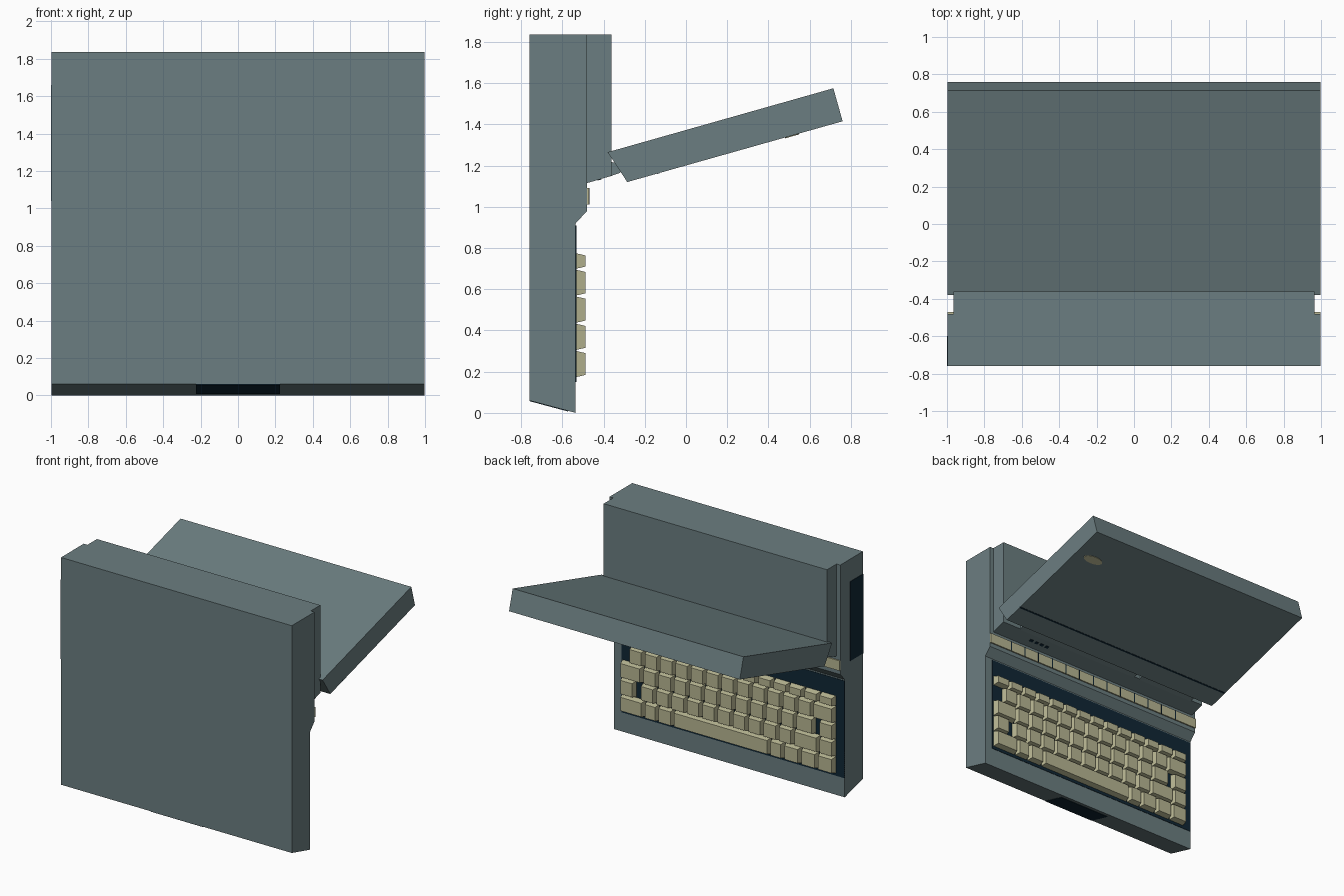
import bpy, bmesh, math
from mathutils import Matrix, Vector

cube = bpy.data.objects.get("Cube")
if cube:
    bpy.data.objects.remove(cube, do_unlink=True)


def make_material(name, rgb):
    mat = bpy.data.materials.new(name)
    mat.use_nodes = True
    mat.diffuse_color = (*rgb, 1)
    bsdf = mat.node_tree.nodes["Principled BSDF"]
    bsdf.inputs["Base Color"].default_value = (*rgb, 1)
    bsdf.inputs["Roughness"].default_value = 0.8
    return mat


SHELL = make_material("slate grey shell", (0.148, 0.208, 0.218))
TAN = make_material("tan keys", (0.48, 0.47, 0.29))
DARK = make_material("dark navy", (0.005, 0.02, 0.035))


def finish(name, bm, mat):
    bmesh.ops.recalc_face_normals(bm, faces=bm.faces)
    mesh = bpy.data.meshes.new(name)
    bm.to_mesh(mesh)
    bm.free()
    mesh.materials.append(mat)
    obj = bpy.data.objects.new(name, mesh)
    bpy.context.collection.objects.link(obj)
    return obj


def prism(name, profile, x0, x1, mat):
    """Extrude a (y, z) outline along x."""
    bm = bmesh.new()
    face = bm.faces.new([bm.verts.new((x0, y, z)) for y, z in profile])
    ext = bmesh.ops.extrude_face_region(bm, geom=[face])
    moved = [v for v in ext["geom"] if isinstance(v, bmesh.types.BMVert)]
    bmesh.ops.translate(bm, verts=moved, vec=(x1 - x0, 0, 0))
    return finish(name, bm, mat)


def box(name, x, y, z, mat):
    return prism(name, [(y[0], z[0]), (y[1], z[0]), (y[1], z[1]), (y[0], z[1])], x[0], x[1], mat)


def add_key(bm, x0, x1, z0, z1, y0, y1, taper):
    """Add a block that narrows towards its outer face."""
    verts = bmesh.ops.create_cube(bm, size=1)["verts"]
    for v in verts:
        t = taper if v.co.y > 0 else 0
        v.co = Vector((x0 + t if v.co.x < 0 else x1 - t,
                       y1 if v.co.y > 0 else y0,
                       z0 + t if v.co.z < 0 else z1 - t))


W = 0.997          # half width of the case
DECK = -0.535      # keyboard deck
STEP = -0.48       # raised deck behind the keyboard

# Case: base, rear housing and lid
prism("base_case", [(-0.76, 0.06), (DECK, 0), (DECK, 0.92), (STEP, 0.98),
                    (STEP, 1.835), (-0.76, 1.835)], -W, W, SHELL)
prism("rear_housing", [(STEP - 0.01, 1.112), (-0.362, 1.15), (-0.362, 1.835),
                       (STEP - 0.01, 1.835)], -0.965, 0.965, SHELL)
LID_HINGE, LID_TIP = Vector((-0.285, 1.12)), Vector((0.76, 1.415))
prism("lid", [(-0.38, 1.265), (0.715, 1.575), LID_TIP, LID_HINGE], -W, W, SHELL)

# Hinge bridges between housing and lid
for name, x0, x1 in (("hinge_left", -0.31, 0.8), ("hinge_right", -0.86, -0.36)):
    prism(name, [(-0.37, 1.147), (-0.32, 1.165), (-0.3, 1.2), (-0.37, 1.22)], x0, x1, SHELL)

# Groove across the inner face of the lid, and the oval badge
along = (LID_TIP - LID_HINGE).normalized()
out = Vector((along.y, -along.x))


def lid_point(dist, lift):
    return LID_HINGE + along * dist + out * lift


prism("lid_groove", [lid_point(0.15, -0.01), lid_point(0.163, -0.01),
                     lid_point(0.163, 0.002), lid_point(0.15, 0.002)], -W, W, DARK)
bm = bmesh.new()
bmesh.ops.create_cone(bm, cap_ends=True, segments=24, radius1=1, radius2=1, depth=1)
bmesh.ops.scale(bm, vec=(0.085, 0.035, 0.006), verts=bm.verts)
badge = lid_point(0.83, 0.001)
tilt = Matrix.Rotation(math.atan2(along.y, along.x), 4, 'X')
bmesh.ops.transform(bm, matrix=Matrix.Translation((0.83, *badge)) @ tilt, verts=bm.verts)
finish("lid_badge", bm, TAN)

# Dark fittings: key bed, side port cover, front latch, indicator marks
box("key_bed", (-W, 0.93), (DECK - 0.003, DECK + 0.003), (0.15, 0.91), DARK)
box("side_port_cover", (-1, -W + 0.003), (-0.76, -0.6), (1.04, 1.66), DARK)
prism("front_latch", [(-0.76, 0.061), (-0.76, 0.057), (-0.573, 0.007), (-0.573, 0.013)],
      -0.225, 0.225, DARK)
for i in range(4):
    x = 0.66 - i * 0.05
    prism("indicator_%d" % (i + 1), [(-0.43, 1.127), (-0.41, 1.133), (-0.41, 1.138),
                                     (-0.43, 1.132)], x - 0.03, x, DARK)

# Function strip with dividers
box("function_strip", (-W, W), (STEP - 0.005, STEP + 0.01), (1.012, 1.09), TAN)
for i in range(13):
    x = 0.8 - i * 0.133
    box("strip_divider_%d" % (i + 1), (x - 0.004, x + 0.004), (STEP, STEP + 0.012),
        (1.012, 1.09), DARK)

# Keyboard: widths in key units from the typist's left, negative for a gap
ROWS = [
    ("space_row_keys", 0.172, 0.302, [1.6, 0.9, 1, 6.3, 0.9, 1.1, 1.1, 1.1]),
    ("lower_row_keys", 0.304, 0.434, [1, -0.35] + [1] * 10 + [1.65, 1]),
    ("home_row_keys", 0.436, 0.566, [1.5] + [1] * 10 + [1.2, -0.3, 1]),
    ("upper_row_keys", 0.568, 0.696, [-0.6] + [1] * 12 + [1.4]),
    ("number_row_keys", 0.698, 0.776, [1] * 14),
]
for name, z0, z1, widths in ROWS:
    bm = bmesh.new()
    x, unit = 0.925, 1.855 / 14
    for w in widths:
        step = abs(w) * unit
        if w > 0:
            add_key(bm, x - step + 0.004, x - 0.004, z0, z1, DECK - 0.005, -0.488, 0.012)
        x -= step
    finish(name, bm, TAN)
